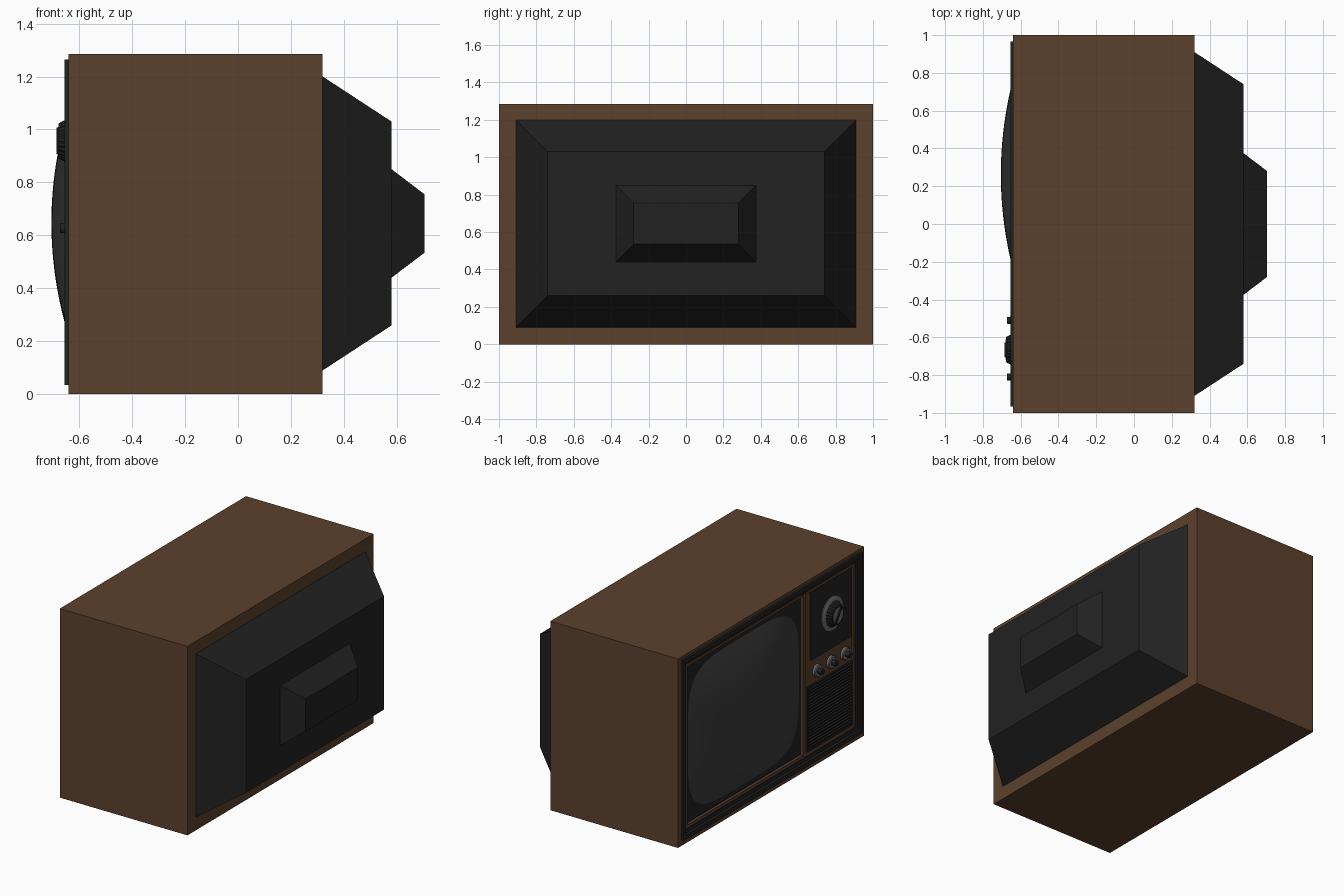
import bpy, bmesh, math
from mathutils import Matrix

if "Cube" in bpy.data.objects:
    bpy.data.objects.remove(bpy.data.objects["Cube"])


def material(name, r, g, b):
    m = bpy.data.materials.new(name)
    m.diffuse_color = (r, g, b, 1)
    m.use_nodes = True
    m.node_tree.nodes["Principled BSDF"].inputs["Base Color"].default_value = m.diffuse_color
    return m


BROWN = material("walnut brown", 0.107, 0.052, 0.026)
BLACK = material("black plastic", 0.016, 0.016, 0.016)
GLASS = material("screen grey", 0.047, 0.047, 0.047)
METAL = material("knob grey", 0.17, 0.17, 0.17)


def finish(name, bm, mat, smooth=False):
    bmesh.ops.recalc_face_normals(bm, faces=bm.faces)
    me = bpy.data.meshes.new(name)
    bm.to_mesh(me)
    bm.free()
    me.materials.append(mat)
    ob = bpy.data.objects.new(name, me)
    bpy.context.collection.objects.link(ob)
    if smooth:
        bpy.ops.object.select_all(action='DESELECT')
        ob.select_set(True)
        bpy.context.view_layer.objects.active = ob
        bpy.ops.object.shade_smooth_by_angle(angle=math.radians(35))
    return ob


def rect(bm, x, y0, y1, z0, z1):
    return [bm.verts.new((x, y, z)) for y, z in ((y0, z0), (y1, z0), (y1, z1), (y0, z1))]


def bridge(bm, a, b):
    n = len(a)
    for i in range(n):
        bm.faces.new((a[i], a[(i + 1) % n], b[(i + 1) % n], b[i]))


def loft(name, sections, mat):
    """Closed solid through rectangles (x, y0, y1, z0, z1)."""
    bm = bmesh.new()
    rings = [rect(bm, *s) for s in sections]
    for a, b in zip(rings, rings[1:]):
        bridge(bm, a, b)
    bm.faces.new(rings[0])
    bm.faces.new(rings[-1])
    return finish(name, bm, mat)


def box(name, x0, x1, y0, y1, z0, z1, mat):
    return loft(name, [(x0, y0, y1, z0, z1), (x1, y0, y1, z0, z1)], mat)


def frame(name, x0, x1, y0, y1, z0, z1, w, mat):
    """Rectangular picture frame of border width w."""
    bm = bmesh.new()
    inner = (y0 + w, y1 - w, z0 + w, z1 - w)
    rings = [rect(bm, x0, y0, y1, z0, z1), rect(bm, x0, *inner),
             rect(bm, x1, *inner), rect(bm, x1, y0, y1, z0, z1)]
    for i in range(4):
        bridge(bm, rings[i], rings[(i + 1) % 4])
    return finish(name, bm, mat)


def turned(name, y, z, profile, mat, n=32, flute=0.0):
    """Lathe (x, radius) points about an axis along x; flutes alternate the radius."""
    bm = bmesh.new()
    rings = []
    for x, r in profile:
        rings.append([bm.verts.new((x,
                      y + r * (1 - flute * (i % 2)) * math.cos(2 * math.pi * i / n),
                      z + r * (1 - flute * (i % 2)) * math.sin(2 * math.pi * i / n)))
                      for i in range(n)])
    for a, b in zip(rings, rings[1:]):
        bridge(bm, a, b)
    bm.faces.new(rings[0])
    bm.faces.new(rings[-1])
    return finish(name, bm, mat, flute == 0)


# Cabinet with a recessed front
bm = bmesh.new()
rings = [rect(bm, 0.32, -1, 1, 0, 1.285), rect(bm, -0.64, -1, 1, 0, 1.285),
         rect(bm, -0.64, -0.955, 0.955, 0.045, 1.255), rect(bm, -0.60, -0.955, 0.955, 0.045, 1.255)]
for a, b in zip(rings, rings[1:]):
    bridge(bm, a, b)
bm.faces.new(rings[0])
bm.faces.new(rings[-1])
finish("cabinet", bm, BROWN)

# Tapered back cover and tube housing
loft("back_cover", [(0.315, -0.91, 0.91, 0.09, 1.2), (0.32, -0.91, 0.91, 0.09, 1.2),
                    (0.58, -0.74, 0.74, 0.26, 1.03)], BLACK)
loft("tube_housing", [(0.575, -0.375, 0.375, 0.44, 0.85), (0.58, -0.375, 0.375, 0.44, 0.85),
                      (0.705, -0.28, 0.28, 0.535, 0.755)], BLACK)

# Front surround: stepped black rim, then brown trim
frame("front_rim", -0.655, -0.60, -0.965, 0.965, 0.035, 1.265, 0.03, BLACK)
frame("inner_rim", -0.638, -0.60, -0.936, 0.936, 0.064, 1.236, 0.026, BLACK)
frame("brown_trim", -0.632, -0.60, -0.911, 0.911, 0.089, 1.211, 0.022, BROWN)
box("divider", -0.634, -0.60, -0.385, -0.35, 0.1, 1.2, BROWN)
box("screen_mask", -0.615, -0.595, -0.36, 0.9, 0.1, 1.2, BLACK)

# Bulging screen: concentric superellipse rings
bm = bmesh.new()
N, R = 96, 14
rings = []
for k in range(1, R + 1):
    r = k / R
    e = 2 / (2.2 + 2.2 * r)
    ring = []
    for i in range(N):
        t = 2 * math.pi * i / N
        c, s = math.cos(t), math.sin(t)
        ring.append(bm.verts.new((-0.705 + 0.094 * r * r,
                                  0.262 + 0.61 * r * math.copysign(abs(c) ** e, c),
                                  0.648 + 0.515 * r * math.copysign(abs(s) ** e, s))))
    rings.append(ring)
mid = bm.verts.new((-0.705, 0.262, 0.648))
for i in range(N):
    bm.faces.new((mid, rings[0][i], rings[0][(i + 1) % N]))
for a, b in zip(rings, rings[1:]):
    bridge(bm, a, b)
bm.faces.new(rings[-1])
finish("screen", bm, GLASS, True)

# Control panel with dial plate
box("control_panel", -0.624, -0.595, -0.9, -0.37, 0.1, 1.2, BROWN)
box("dial_plate", -0.632, -0.62, -0.875, -0.44, 0.72, 1.185, BLACK)

# Channel dial: disc, fluted knob, pointer bar
KY, KZ = -0.665, 0.957
turned("dial_disc", KY, KZ, [(-0.625, 0.115), (-0.638, 0.115), (-0.646, 0.1)], METAL, 48)
turned("dial_knob", KY, KZ, [(-0.64, 0.098), (-0.655, 0.078), (-0.678, 0.066)], BLACK, 48, 0.06)
turned("dial_cap", KY, KZ, [(-0.67, 0.055), (-0.68, 0.052)], METAL, 32)
pointer = box("dial_pointer", -0.685, -0.67, -0.009, 0.009, -0.055, 0.055, BLACK)
pointer.data.transform(Matrix.Translation((0, KY, KZ)) @ Matrix.Rotation(math.radians(35), 4, 'X'))

# Three small knobs: grey collar with dark tip
for i, y in enumerate((-0.51, -0.66, -0.81)):
    turned(f"small_knob_collar_{i + 1}", y, 0.628, [(-0.62, 0.042), (-0.638, 0.042), (-0.643, 0.036)], METAL, 24)
    turned(f"small_knob_tip_{i + 1}", y, 0.628, [(-0.64, 0.02), (-0.672, 0.018)], BLACK, 20)

# Speaker grille: backing, frame and horizontal slats
box("grille_back", -0.627, -0.61, -0.885, -0.4, 0.115, 0.55, BLACK)
frame("grille_frame", -0.636, -0.615, -0.888, -0.398, 0.112, 0.553, 0.012, BLACK)
for i in range(20):
    z = 0.13 + i * 0.0205
    loft(f"grille_slat_{i + 1}", [(-0.626, -0.88, -0.405, z, z + 0.014),
                                  (-0.636, -0.88, -0.405, z + 0.003, z + 0.011)], BLACK)
